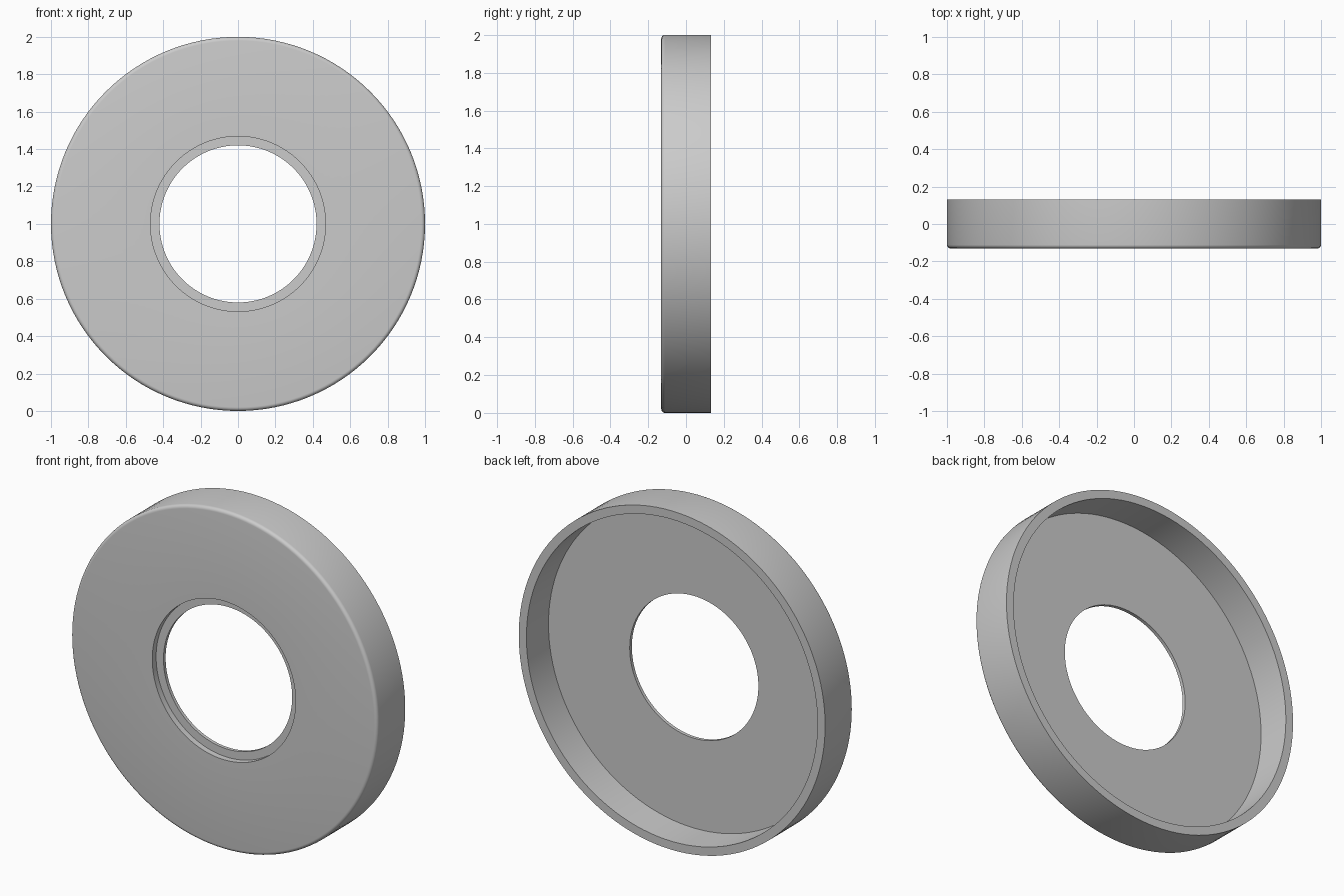
import bpy, bmesh, math

cube = bpy.data.objects.get("Cube")
if cube:
    bpy.data.objects.remove(cube, do_unlink=True)

# Main dimensions: the axis runs along y, the front faces -y
SEGMENTS = 128
OUTER, RIM_INNER, RECESS, HOLE = 1.0, 0.95, 0.468, 0.42
FRONT, BACK = -0.131, 0.131
SHELF, FLOOR = FRONT + 0.036, FRONT + 0.056
FILLET = 0.02

grey = bpy.data.materials.new("light grey")
grey.use_nodes = True
colour = (0.6, 0.6, 0.6, 1.0)
grey.diffuse_color = colour
grey.node_tree.nodes["Principled BSDF"].inputs["Base Color"].default_value = colour


def lathe(name, profile, material):
    """Spin a closed (radius, y) profile around the y axis."""
    bm = bmesh.new()
    verts = [bm.verts.new((r, y, 0)) for r, y in profile]
    edges = [bm.edges.new((v, verts[i - 1])) for i, v in enumerate(verts)]
    bmesh.ops.spin(bm, geom=verts + edges, cent=(0, 0, 0), axis=(0, 1, 0),
                   angle=math.tau, steps=SEGMENTS, use_merge=True)
    bmesh.ops.remove_doubles(bm, verts=bm.verts, dist=0.0001)
    bmesh.ops.recalc_face_normals(bm, faces=bm.faces)
    mesh = bpy.data.meshes.new(name)
    bm.to_mesh(mesh)
    bm.free()
    mesh.materials.append(material)
    obj = bpy.data.objects.new(name, mesh)
    bpy.context.collection.objects.link(obj)
    return obj


# Rounded front outer edge
steps = 5
fillet = []
for i in range(steps + 1):
    a = math.pi / 2 * i / steps
    fillet.append((OUTER - FILLET + FILLET * math.sin(a),
                   FRONT + FILLET - FILLET * math.cos(a)))

# Hollow cap: stepped hole, front face, outer wall, back rim, inner floor
profile = [(HOLE, FLOOR), (HOLE, SHELF), (RECESS, SHELF), (RECESS, FRONT),
           *fillet, (OUTER, BACK), (RIM_INNER, BACK), (RIM_INNER, FLOOR)]
cap = lathe("ring_cap", profile, grey)
cap.location.z = OUTER

bpy.ops.object.select_all(action="DESELECT")
cap.select_set(True)
bpy.context.view_layer.objects.active = cap
bpy.ops.object.shade_smooth_by_angle(angle=math.radians(30))
